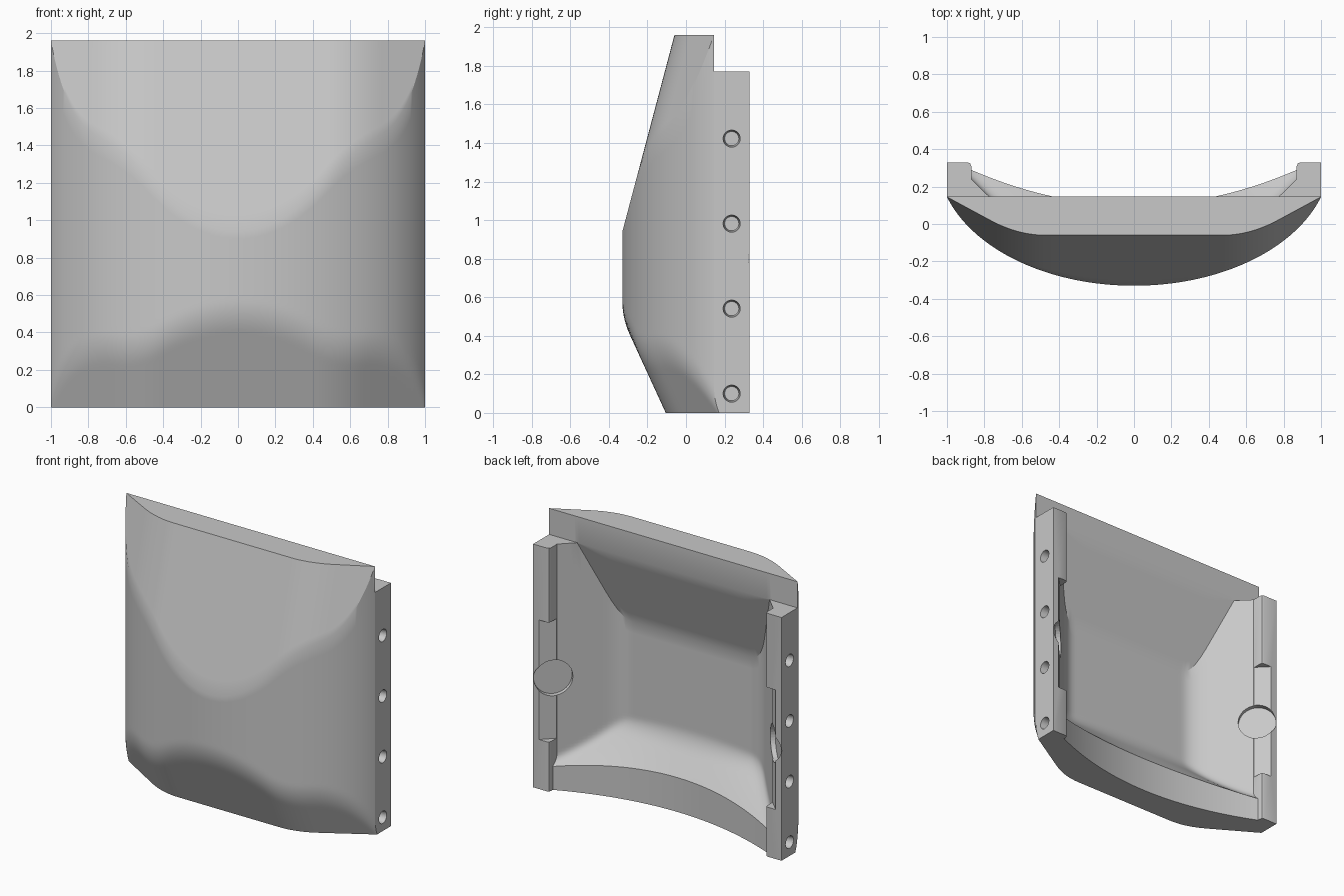
import bpy, bmesh, math
from mathutils import Matrix, Vector

cube = bpy.data.objects.get("Cube")
if cube:
    bpy.data.objects.remove(cube, do_unlink=True)

grey = bpy.data.materials.new("plain_grey")
grey.use_nodes = True
grey.diffuse_color = (0.58, 0.58, 0.58, 1)
grey.node_tree.nodes["Principled BSDF"].inputs["Base Color"].default_value = grey.diffuse_color

H, STEP, LIP = 1.96, 1.77, 0.146      # total height, pillar top, back of the top lip


def finish(bm, name, cutter=False):
    bmesh.ops.recalc_face_normals(bm, faces=bm.faces)
    mesh = bpy.data.meshes.new(name)
    bm.to_mesh(mesh)
    bm.free()
    mesh.materials.append(grey)
    obj = bpy.data.objects.new(name, mesh)
    bpy.context.collection.objects.link(obj)
    if cutter:
        obj.hide_render = True
        obj.hide_viewport = True
        obj.display_type = 'WIRE'
    return obj


def prism(name, outline, side, z0, z1, cutter=False):
    """Extrude a plan outline upward, mirrored to the given side."""
    bm = bmesh.new()
    face = bm.faces.new([bm.verts.new((side * x, y, z0)) for x, y in outline])
    new = bmesh.ops.extrude_face_region(bm, geom=[face])["geom"]
    bmesh.ops.translate(bm, vec=(0, 0, z1 - z0),
                        verts=[v for v in new if isinstance(v, bmesh.types.BMVert)])
    return finish(bm, name, cutter)


def drill(name, start, end, r1, r2):
    """Tapered round cutter between two points."""
    start, end = Vector(start), Vector(end)
    axis = end - start
    turn = axis.to_track_quat('Z', 'Y').to_matrix().to_4x4()
    bm = bmesh.new()
    bmesh.ops.create_cone(bm, cap_ends=True, segments=40, radius1=r1, radius2=r2,
                          depth=axis.length, matrix=Matrix.Translation((start + end) / 2) @ turn)
    return finish(bm, name, True)


def smax(a, b, k):
    return max(a, b) + max(k - abs(a - b), 0) ** 2 / (4 * k)


# Front surface: elliptical curve with a flat upper cut and a soft lower cut
def arc(x):
    return -0.33 + 0.6834 * (1 - math.sqrt(1 - (x / 1.05) ** 2))


def upper(x):
    return smax(-0.06, 0.145 - 0.54 * (1 - abs(x)), 0.08)


def lower(x, z):
    return smax(-0.105, 0.17 - 0.6 * (1 - abs(x)), 0.08) - 0.46 * z


def front(x, z):
    return max(smax(arc(x), lower(x, z), 0.04), upper(x) - 0.265 * (H - z))


# Back surface: hollow with a curved sill below and a slanted ceiling above
def hollow(x):
    return min(smax(-0.065, abs(x) - 0.629, 0.08), 0.26)


def sill_top(x):
    return 0.25 - 0.105 * x * x


def back(x, z):
    if abs(x) > 0.999:
        return 0.172
    sill = min(0.1 + 0.25 * x * x, 0.3)
    rise = z - sill_top(x)
    if rise <= 0.0001:
        return sill
    ceiling = LIP - 0.366 * (STEP - z)
    return max(smax(hollow(x), sill - (0.8 + x * x) * rise, 0.06), ceiling)


def rows(stops, counts):
    out = [stops[0]]
    for a, b, n in zip(stops, stops[1:], counts):
        out += [a + (b - a) * i / n for i in range(1, n + 1)]
    return out


def front_column(x):
    crease = min(max(H - (upper(x) - arc(x)) / 0.265, 0.65), H - 0.004)
    return [(x, front(x, z), z) for z in rows([0, 0.62, crease, H], [30, 8, 10])]


def back_column(x):
    crease = min(STEP - (LIP - hollow(x)) / 0.366, STEP - 0.004)
    heights = rows([0, sill_top(x), 0.7, crease, STEP], [2, 24, 6, 8])
    return [(x, back(x, z), z) for z in heights] + [(x, LIP, STEP), (x, LIP, H)]


# Curved shell
bm = bmesh.new()
xs = [math.sin(math.pi / 2 * i / 48) for i in range(-48, 49)]
fronts = [[bm.verts.new(p) for p in front_column(x)] for x in xs]
backs = [[bm.verts.new(p) for p in back_column(x)] for x in xs]
for grid in (fronts, backs):
    for a, b in zip(grid, grid[1:]):
        for i in range(len(a) - 1):
            bm.faces.new((a[i], b[i], b[i + 1], a[i + 1]))
for i in range(len(xs) - 1):
    for end in (0, -1):
        bm.faces.new((fronts[i][end], fronts[i + 1][end], backs[i + 1][end], backs[i][end]))
for end in (0, -1):
    bm.faces.new(fronts[end] + backs[end][::-1])
bmesh.ops.remove_doubles(bm, verts=bm.verts, dist=0.00005)
shell = finish(bm, "curved_shell")

# Side pillars with bevelled recesses, angled round pockets and side holes
pillar_plan = [(1, 0.17), (0.87, 0.12), (0.87, 0.31), (0.876, 0.324), (0.89, 0.33), (1, 0.33)]
recess_plan = [(0.84, 0.217), (0.97, 0.347), (0.97, 0.4), (0.84, 0.4)]
for side, s in (("left", 1), ("right", -1)):
    pillar = prism(side + "_pillar", pillar_plan, s, 0, STEP)
    cutters = [prism(side + "_recess_cutter", recess_plan, s, 0.36, 1.23, True),
               drill(side + "_pocket_cutter", (s * 0.91, 0.234, 0.8), (s * 0.81, 0.334, 0.8), 0.13, 0.13)]
    for i in range(4):
        z = 0.1 + 0.441 * i
        cutters.append(drill(side + "_hole_cutter", (s * 1.02, 0.237, z), (s * 0.94, 0.237, z), 0.047, 0.037))
    for part in (pillar, shell):
        for cutter in cutters:
            mod = part.modifiers.new(cutter.name, 'BOOLEAN')
            mod.operation = 'DIFFERENCE'
            mod.solver = 'EXACT'
            mod.object = cutter

# Smooth shading with sharp edges kept
bpy.ops.object.select_all(action='DESELECT')
for obj in bpy.context.collection.objects:
    if obj.type == 'MESH' and not obj.hide_render:
        obj.select_set(True)
        bpy.context.view_layer.objects.active = obj
bpy.ops.object.shade_smooth_by_angle(angle=math.radians(25))
